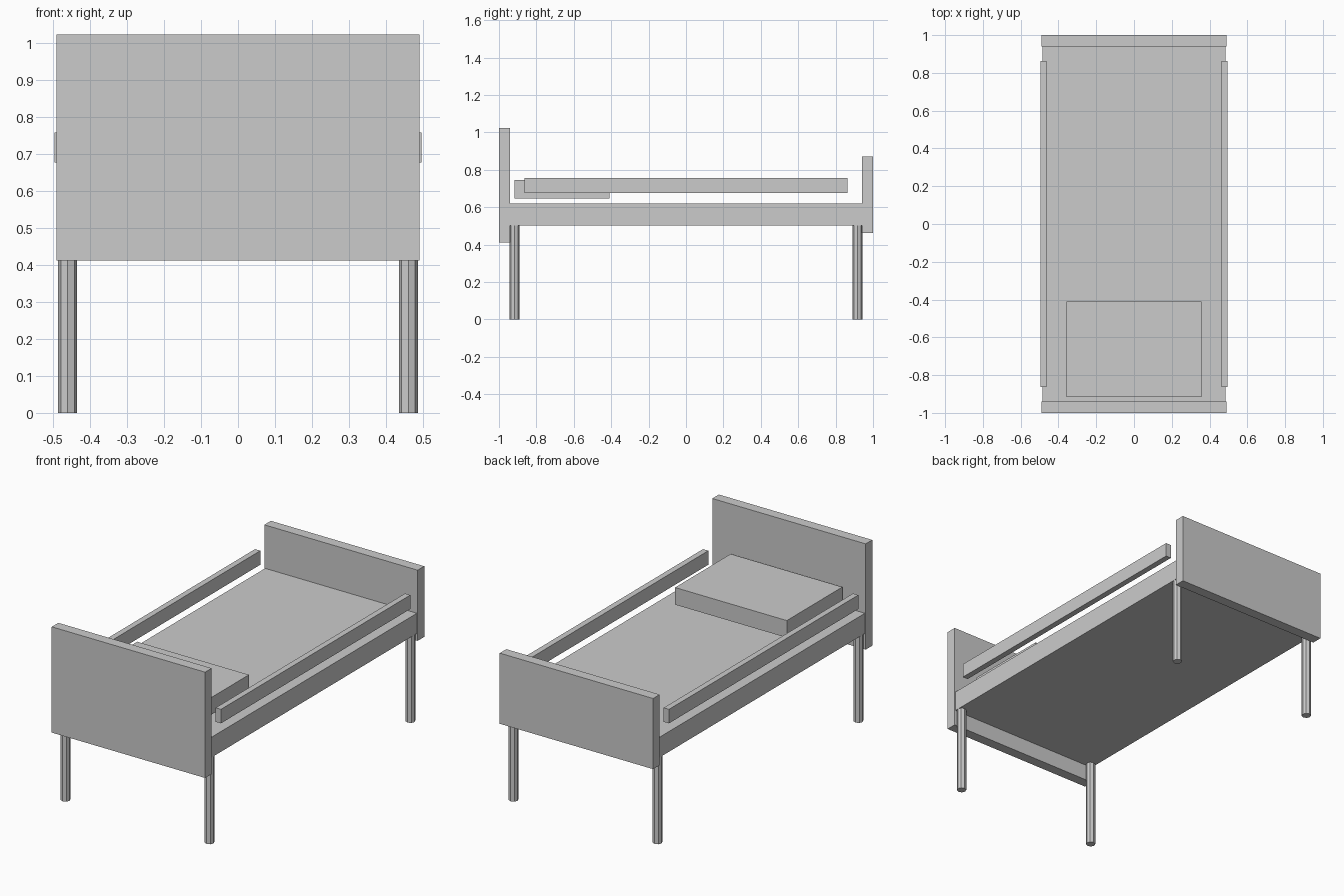
import bpy

if "Cube" in bpy.data.objects:
    bpy.data.objects.remove(bpy.data.objects["Cube"])


def box(name, x, y, z):
    """Box from (min, max) ranges on each axis."""
    ranges = (x, y, z)
    bpy.ops.mesh.primitive_cube_add(size=1, location=[(a + b) / 2 for a, b in ranges])
    obj = bpy.context.object
    obj.name = name
    obj.scale = [b - a for a, b in ranges]
    bpy.ops.object.transform_apply(location=False, rotation=False, scale=True)
    return obj


# Bed base, head and foot boards, pillow
box("bed_base", (-0.485, 0.485), (-0.942, 0.942), (0.503, 0.62))
box("headboard", (-0.49, 0.49), (-1.0, -0.94), (0.411, 1.022))
box("footboard", (-0.49, 0.49), (0.94, 1.0), (0.462, 0.87))
box("pillow", (-0.357, 0.357), (-0.917, -0.41), (0.647, 0.746))

for sx, side in ((-1, "left"), (1, "right")):
    # Guard rail
    xs = sorted((sx * 0.462, sx * 0.496))
    box(f"{side}_guard_rail", xs, (-0.864, 0.864), (0.676, 0.757))

    # Eight-sided legs
    for sy, end in ((-1, "head"), (1, "foot")):
        bpy.ops.mesh.primitive_cylinder_add(
            vertices=8, radius=0.0255, depth=0.503,
            location=(sx * 0.46, sy * 0.917, 0.2515))
        bpy.context.object.name = f"{end}_{side}_leg"
